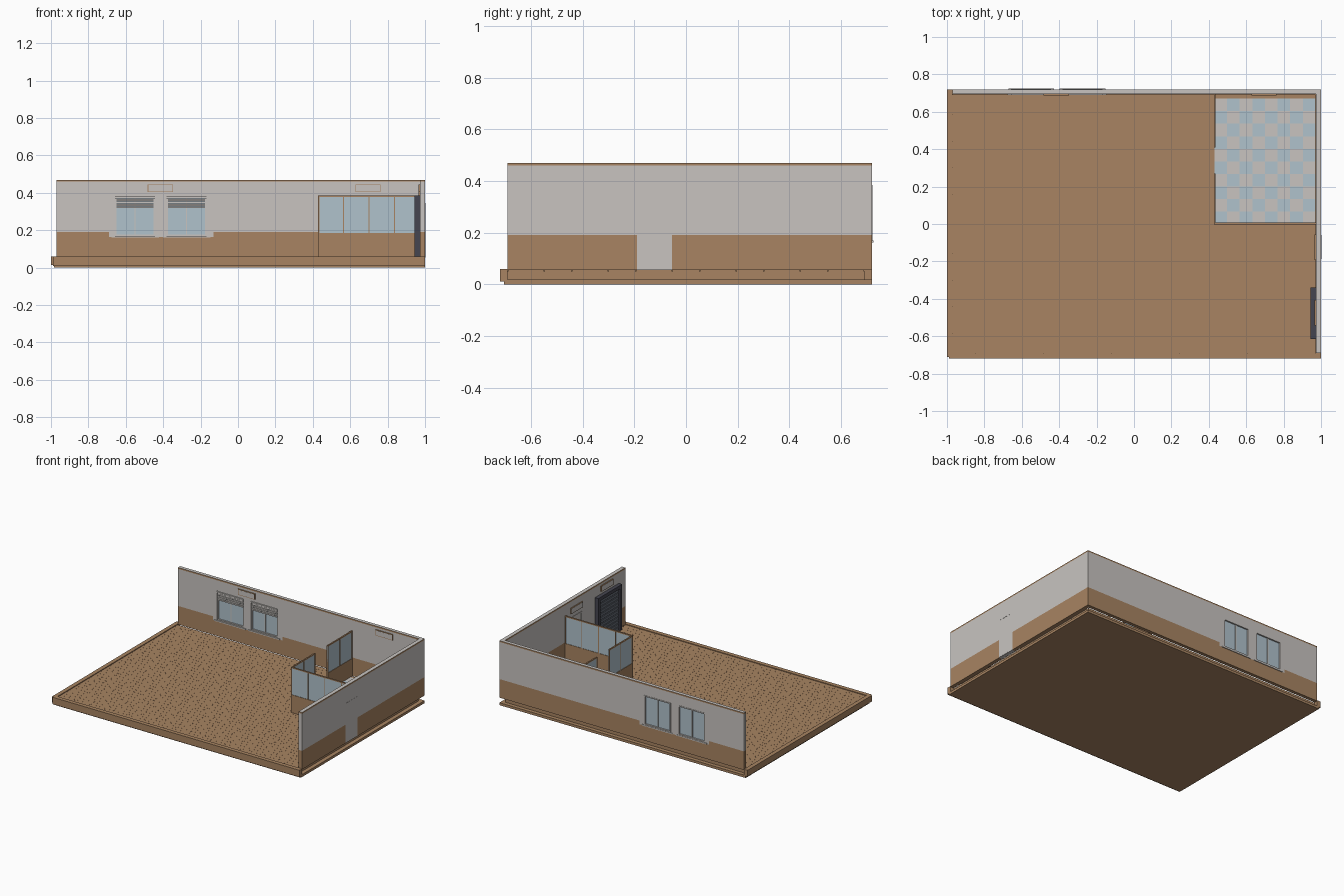
import bpy, bmesh
from mathutils import Vector

if "Cube" in bpy.data.objects:
    bpy.data.objects.remove(bpy.data.objects["Cube"])


def material(name, r, g, b):
    m = bpy.data.materials.new(name)
    m.diffuse_color = (r, g, b, 1)
    m.use_nodes = True
    m.node_tree.nodes["Principled BSDF"].inputs["Base Color"].default_value = m.diffuse_color
    return m


WOOD = material("warm_brown", 0.392, 0.231, 0.122)
GREY = material("plaster_grey", 0.578, 0.552, 0.527)
GLASS = material("pale_blue_glass", 0.434, 0.539, 0.604)
DARK = material("dark_metal", 0.06, 0.06, 0.08)
STEEL = material("slate_slats", 0.12, 0.135, 0.165)


def add_box(bm, x0, x1, y0, y1, z0, z1):
    vs = bmesh.ops.create_cube(bm, size=1)["verts"]
    for v in vs:
        v.co = Vector((x0 + (v.co.x + .5) * (x1 - x0),
                       y0 + (v.co.y + .5) * (y1 - y0),
                       z0 + (v.co.z + .5) * (z1 - z0)))


def finish(name, bm, *mats):
    me = bpy.data.meshes.new(name)
    bm.to_mesh(me)
    bm.free()
    for m in mats:
        me.materials.append(m)
    ob = bpy.data.objects.new(name, me)
    bpy.context.collection.objects.link(ob)
    return ob


def boxes(name, mat, *dims):
    bm = bmesh.new()
    for d in dims:
        add_box(bm, *d)
    return finish(name, bm, mat)


# Base: lower slab, recessed core, raised curb on the two open sides
boxes("base_slab", WOOD, (-.985, 1, -.705, .72, 0, .018))
boxes("base_core", WOOD, (-.972, .97, -.692, .692, .018, .05))
boxes("front_curb", WOOD, (-.99, 1, -.72, -.69, .01, .06))
boxes("left_curb", WOOD, (-1, -.97, -.71, .72, .015, .06))

# Floor boards in staggered rows with hairline joints
bm = bmesh.new()
ROWS, LEN, GAP = 39, .1212, .0003
pitch = 1.38 / ROWS
for r in range(ROWS):
    y = -.69 + r * pitch
    cuts = [-.97 + LEN * (i + (r % 2) * .5) for i in range(17)]
    if r % 2:
        cuts = [-.97] + cuts
    cuts = [c for c in cuts if c < .96] + [.97]
    for a, b in zip(cuts, cuts[1:]):
        add_box(bm, a + GAP, b - GAP, y + GAP, y + pitch - GAP, .05, .055)
finish("floor_boards", bm, WOOD)

# Chequered floor of the glazed room
bm = bmesh.new()
bmesh.ops.create_grid(bm, x_segments=8, y_segments=10, size=.5)
for f in bm.faces:
    c = f.calc_center_median()
    col, row = int((c.x + .5) * 8), int((.5 - c.y) * 10)
    f.material_index = (col + row) % 2
for v in bm.verts:
    v.co = Vector((.43 + (v.co.x + .5) * .54, (v.co.y + .5) * .67, .0572))
finish("chequered_floor", bm, GREY, GLASS)


# Walls: brown wainscot and top trim, plaster between, plaster round openings
def wall(name, dims, axis, a, b, z_lo, z_hi):
    bm = bmesh.new()
    add_box(bm, *dims)
    no = Vector((1, 0, 0)) if axis == 0 else Vector((0, 1, 0))
    planes = [((0, 0, z), (0, 0, 1)) for z in (z_lo, .19, z_hi, .46) if z > dims[4]]
    planes += [(no * a, no), (no * b, no)]
    for co, n in planes:
        bmesh.ops.bisect_plane(bm, geom=bm.verts[:] + bm.edges[:] + bm.faces[:],
                               plane_co=co, plane_no=n)
    for f in bm.faces:
        c = f.calc_center_median()
        patch = a < c[axis] < b and z_lo < c.z < z_hi
        trim = c.z > .46 and abs(f.normal.z) < .5
        f.material_index = 1 if trim or (c.z < .19 and not patch) else 0
    return finish(name, bm, GREY, WOOD)


back = wall("back_wall", (-.97, 1, .695, .72, .055, .47), 0, -.69, -.13, .163, .385)
wall("right_wall", (.972, 1, -.69, .695, .055, .47), 1, -.19, -.055, .05, .345)

# Windows in the back wall
WINDOWS = (-.55, -.275)
HW, Z0, Z1 = .107, .17, .385
cutter = boxes("window_cutter", GREY,
               *[(c - HW, c + HW, .6, .8, Z0, Z1) for c in WINDOWS])
cutter.hide_render = True
cutter.hide_viewport = True
cutter.display_type = 'WIRE'
cut = back.modifiers.new("window_openings", 'BOOLEAN')
cut.operation = 'DIFFERENCE'
cut.solver = 'EXACT'
cut.object = cutter

for i, c in enumerate(WINDOWS, 1):
    l, r, t = c - HW, c + HW, .008
    boxes(f"window_glass_{i}", GLASS, (l, r, .708, .712, Z0, Z1))
    boxes(f"window_frame_{i}", GREY,
          (l, l + t, .700, .7225, Z0, Z1), (r - t, r, .700, .7225, Z0, Z1),
          (l + t, r - t, .700, .7225, Z1 - t, Z1),
          (l + t, r - t, .700, .7225, Z0, Z0 + t),
          (c - .003, c + .003, .704, .718, Z0 + t, Z1 - t))
    boxes(f"window_sill_{i}", GREY,
          (l - .015, r + .015, .718, .725, Z0 - .008, Z0),
          (l - .02, r + .02, .690, .698, Z0 - .008, Z0))
    # Raised blind: head rail and stacked slats
    slats = [(l + .004, r - .004, .694, .699, z, z + .010)
             for z in (.318, .331, .344, .357)]
    boxes(f"window_blind_{i}", GREY, (l, r, .690, .699, .370, .380), *slats)

# Door in the right wall, with raised frame on both sides
boxes("door_leaf", GREY, (.9705, 1.0005, -.18, -.065, .057, .335))
boxes("door_frame", GREY,
      (.969, 1.0015, -.187, -.18, .055, .345),
      (.969, 1.0015, -.065, -.058, .055, .345),
      (.969, 1.0015, -.18, -.065, .335, .345))

# Dark roller shutter standing against the right wall
boxes("shutter_frame", DARK,
      (.945, .972, -.615, -.59, .055, .36), (.945, .972, -.365, -.34, .055, .36),
      (.945, .972, -.615, -.34, .36, .385), (.968, .972, -.59, -.365, .055, .36))
boxes("shutter_slats", STEEL,
      *[(.957, .968, -.59, -.365, .058 + k * .025, .078 + k * .025) for k in range(12)])


# Glazed partition: wainscot panel, panes, posts and top rail
def partition(name, axis, pos, a, b, panes):
    def seg(u0, u1, half, z0, z1):
        if axis == 0:
            return (u0, u1, pos - half, pos + half, z0, z1)
        return (pos - half, pos + half, u0, u1, z0, z1)
    step = (b - a) / panes
    boxes(name + "_panel", WOOD, seg(a, b, .005, .055, .185))
    boxes(name + "_glass", GLASS, seg(a, b, .002, .185, .377))
    posts = []
    for k in range(panes + 1):
        w = .004 if k in (0, panes) else .0025
        u = min(max(a + k * step, a + w), b - w)
        posts.append(seg(u - w, u + w, .005, .185, .377))
    boxes(name + "_frame", WOOD, seg(a, b, .005, .377, .385), *posts)


partition("front_partition", 0, .002, .428, .972, 4)
partition("side_partition_near", 1, .432, .007, .27, 2)
partition("side_partition_far", 1, .432, .41, .695, 2)

# Shallow wall units: brown surround with a plaster-coloured face
for i, x in enumerate((-.415, .695), 1):
    boxes(f"back_wall_unit_surround_{i}", WOOD, (x - .068, x + .068, .688, .695, .404, .446))
    boxes(f"back_wall_unit_face_{i}", GREY, (x - .064, x + .064, .687, .690, .408, .442))
for i, (y, z) in enumerate(((-.475, .425), (-.125, .395)), 1):
    boxes(f"right_wall_unit_surround_{i}", WOOD,
          (.965, .972, y - .068, y + .068, z - .021, z + .021))
    boxes(f"right_wall_unit_face_{i}", GREY,
          (.964, .967, y - .064, y + .064, z - .017, z + .017))
